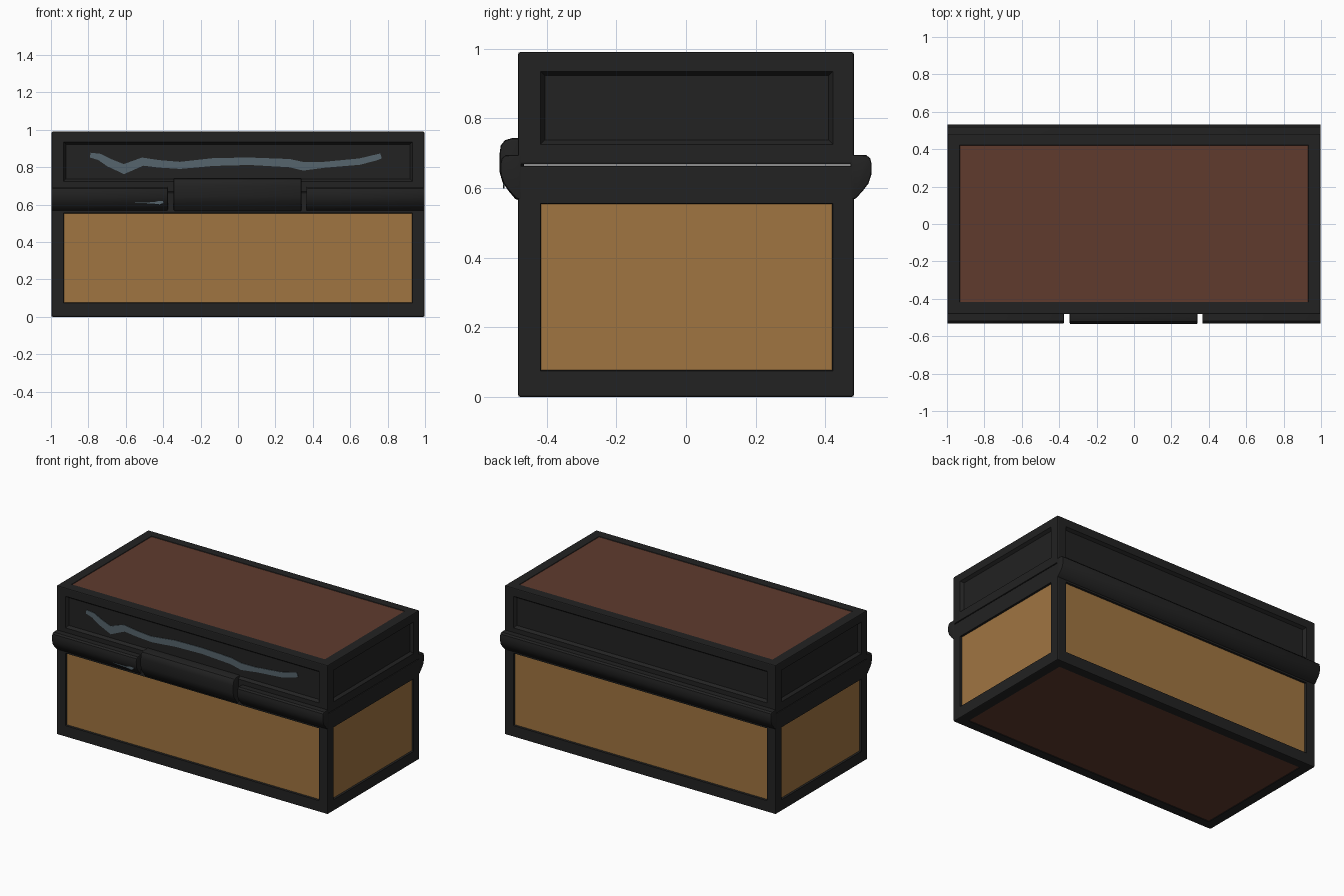
import bpy, bmesh
from mathutils import Vector

if "Cube" in bpy.data.objects:
    bpy.data.objects.remove(bpy.data.objects["Cube"])


def material(name, rgb):
    m = bpy.data.materials.new(name)
    m.diffuse_color = (*rgb, 1)
    m.use_nodes = True
    m.node_tree.nodes["Principled BSDF"].inputs["Base Color"].default_value = m.diffuse_color
    return m


BLACK = material("black trim", (0.016, 0.016, 0.016))
TAN = material("tan panel", (0.352, 0.178, 0.053))
BROWN = material("brown panel", (0.116, 0.043, 0.027))
GREY = material("grey scratch", (0.093, 0.130, 0.153))


def finish(name, bm, mats, smooth=False):
    bmesh.ops.recalc_face_normals(bm, faces=bm.faces)
    me = bpy.data.meshes.new(name)
    bm.to_mesh(me)
    bm.free()
    ob = bpy.data.objects.new(name, me)
    bpy.context.collection.objects.link(ob)
    for m in mats:
        me.materials.append(m)
    if smooth:
        bpy.ops.object.select_all(action='DESELECT')
        bpy.context.view_layer.objects.active = ob
        ob.select_set(True)
        bpy.ops.object.shade_smooth_by_angle()
    return ob


def panelled_box(name, z0, z1, pz0, pz1, side_depth, slope, side_mat, cap_sign):
    """Box with recessed panels on its four sides and on its top or bottom."""
    bm = bmesh.new()
    bmesh.ops.create_cube(bm, size=1)
    for v in bm.verts:
        v.co = Vector((v.co.x * 1.994, v.co.y * 0.964, z0 if v.co.z < 0 else z1))
    bmesh.ops.bevel(bm, geom=bm.edges[:], offset=0.006, segments=2, affect='EDGES', profile=0.5)
    bm.normal_update()
    low, high = (-0.932, -0.418, pz0), (0.932, 0.422, pz1)
    mid = Vector((0, 0, (z0 + z1) / 2))
    big = [f for f in bm.faces if f.calc_area() > 0.1]
    for f in big:
        n = f.normal.copy()
        axis = max(range(3), key=lambda i: abs(n[i]))
        if axis == 2 and n.z * cap_sign < 0:
            continue
        bmesh.ops.inset_individual(bm, faces=[f], thickness=0.03)
        for v in f.verts:
            for i in range(3):
                if i != axis:
                    v.co[i] = low[i] if v.co[i] < mid[i] else high[i]
        bm.normal_update()
        cap = axis == 2
        bmesh.ops.inset_individual(bm, faces=[f], thickness=0.003 if cap else slope,
                                   depth=-0.003 if cap else -side_depth)
        f.material_index = 1 if cap else side_mat
    return finish(name, bm, [BLACK, BROWN, TAN])


# chest base and lid, with a fine seam between them
panelled_box("chest_base", 0.0, 0.664, 0.075, 0.556, 0.012, 0.003, 2, -1)
panelled_box("chest_lid", 0.667, 0.99, 0.725, 0.935, 0.018, 0.018, 0, 1)


def extrusion(name, profile, x0, x1, side, bevel):
    """Bar along x from a (distance, height) profile; side -1 is front."""
    bm = bmesh.new()
    vs = [bm.verts.new((x0, side * y, z)) for y, z in profile]
    f = bm.faces.new(vs)
    out = bmesh.ops.extrude_face_region(bm, geom=[f])["geom"]
    bmesh.ops.translate(bm, vec=(x1 - x0, 0, 0),
                        verts=[g for g in out if isinstance(g, bmesh.types.BMVert)])
    bmesh.ops.recalc_face_normals(bm, faces=bm.faces)
    caps = [e for e in bm.edges if abs(e.verts[0].co.x - e.verts[1].co.x) < 1e-5]
    bmesh.ops.bevel(bm, geom=caps, offset=bevel, segments=2, affect='EDGES', profile=0.5)
    return finish(name, bm, [BLACK], True)


# rounded rails and central latch
rail = [(0.472, 0.565), (0.488, 0.57), (0.508, 0.592), (0.524, 0.613), (0.532, 0.638),
        (0.533, 0.668), (0.529, 0.685), (0.518, 0.694), (0.472, 0.695)]
latch = [(0.472, 0.563), (0.490, 0.568), (0.510, 0.592), (0.527, 0.617), (0.535, 0.645),
         (0.535, 0.70), (0.532, 0.722), (0.520, 0.737), (0.500, 0.743), (0.46, 0.743)]
extrusion("front_rail_left", rail, -0.998, -0.375, -1, 0.006)
extrusion("front_rail_right", rail, 0.365, 0.998, -1, 0.006)
extrusion("back_rail", rail, -0.998, 0.998, 1, 0.006)
extrusion("latch", latch, -0.345, 0.34, -1, 0.008)


def ribbon(name, path, y):
    """Thin painted plate following (x, z, half width) points."""
    bm = bmesh.new()
    rows = []
    for i, (x, z, w) in enumerate(path):
        a, b = path[max(i - 1, 0)], path[min(i + 1, len(path) - 1)]
        t = Vector((b[0] - a[0], b[1] - a[1])).normalized()
        rows.append([bm.verts.new((x - t.y * w * s, y, z + t.x * w * s)) for s in (1, -1)])
    for p, q in zip(rows, rows[1:]):
        bm.faces.new((p[0], p[1], q[1], q[0]))
    bmesh.ops.recalc_face_normals(bm, faces=bm.faces)
    out = bmesh.ops.extrude_face_region(bm, geom=bm.faces[:])["geom"]
    bmesh.ops.translate(bm, vec=(0, 0.005, 0),
                        verts=[g for g in out if isinstance(g, bmesh.types.BMVert)])
    return finish(name, bm, [GREY])


# wavy scratch on the front of the lid and a small one on the left rail
ribbon("lid_scratch", [(-0.79, 0.865, 0.013), (-0.74, 0.855, 0.018), (-0.69, 0.825, 0.022),
                       (-0.61, 0.79, 0.027), (-0.51, 0.83, 0.022), (-0.42, 0.818, 0.02),
                       (-0.31, 0.81, 0.019), (-0.13, 0.828, 0.021), (0.06, 0.832, 0.02),
                       (0.275, 0.822, 0.022), (0.35, 0.805, 0.023), (0.46, 0.813, 0.016),
                       (0.65, 0.83, 0.017), (0.73, 0.85, 0.016), (0.765, 0.86, 0.014)], -0.4675)
ribbon("rail_scratch", [(-0.55, 0.61, 0.002), (-0.45, 0.608, 0.005),
                        (-0.42, 0.61, 0.011), (-0.40, 0.614, 0.007)], -0.526)
